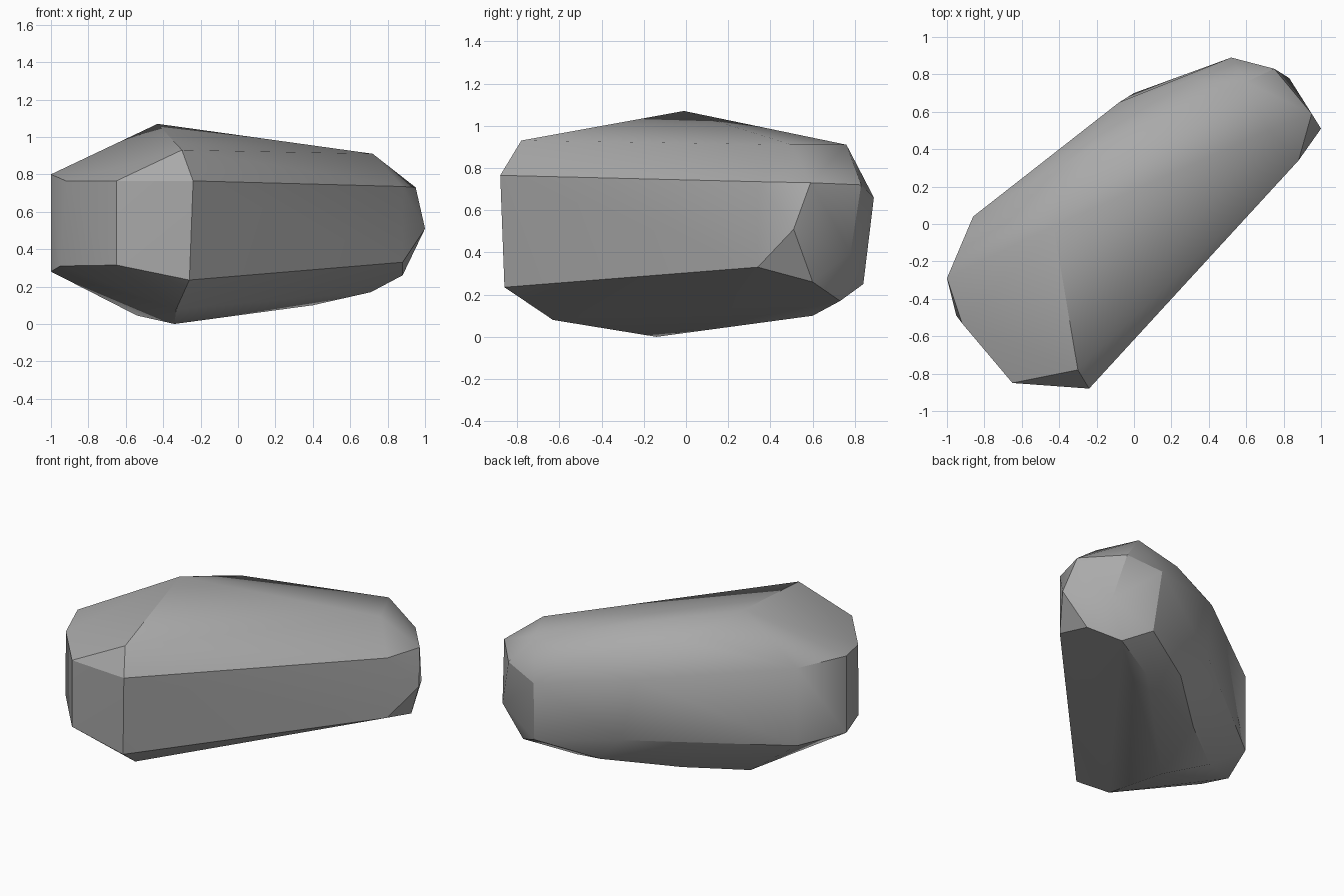
import bpy
import bmesh
import math

# Remove the default cube only
default_cube = bpy.data.objects.get("Cube")
if default_cube:
    bpy.data.objects.remove(default_cube, do_unlink=True)


def make_material(name, grey):
    material = bpy.data.materials.new(name)
    material.use_nodes = True
    colour = (grey, grey, grey, 1)
    material.diffuse_color = colour
    shader = material.node_tree.nodes["Principled BSDF"]
    shader.inputs["Base Color"].default_value = colour
    shader.inputs["Roughness"].default_value = 0.9
    return material


# Upright corners of the flanks: x, y, lower height, upper height
flank_corners = [
    (-1, -.29, .28, .8),
    (-.65, -.85, .315, .765),
    (.88, .34, .33, .735),
    (-.86, .04, .28, .805),
]
# Crest of the boulder
crest = [
    (-.3, -.78, .93), (-.43, -.01, 1.07), (-.35, .3, .98),
    (-.24, .4, .97), (.72, .5, .91), (.6, .76, .91), (.3, .77, .83),
]
# Chipped corners at the wide front end
front_chips = [
    (-.92, -.53, .765), (-.95, -.49, .31),
    (-.24, -.88, .765), (-.26, -.86, .235),
]
# Chipped corners at the narrow rear end
rear_chips = [
    (.95, .59, .73), (1, .51, .51), (.75, .83, .72), (.83, .78, .4),
    (.88, .6, .26), (.52, .89, .66), (.55, .84, .25), (.71, .73, .17),
]
# Broken shoulder along the back flank
back_shoulder = [(-.08, .65, .75), (0, .7, .34), (.18, .66, .15)]
# Underside
underside = [
    (-.34, -.14, 0), (-.33, -.63, .08), (-.54, .08, .045),
    (-.2, .33, .07), (.4, .6, .1),
]


def build_boulder(name, corners, material):
    """Wrap a faceted stone skin around the corner points."""
    bm = bmesh.new()
    for corner in corners:
        bm.verts.new(corner)
    hull = bmesh.ops.convex_hull(bm, input=bm.verts[:])
    spare = set(hull["geom_interior"]) | set(hull["geom_unused"])
    spare_verts = [item for item in spare if isinstance(item, bmesh.types.BMVert)]
    bmesh.ops.delete(bm, geom=spare_verts, context="VERTS")
    # Merge nearly coplanar triangles into broad facets
    bmesh.ops.dissolve_limit(
        bm, angle_limit=math.radians(3), verts=bm.verts[:], edges=bm.edges[:])
    bmesh.ops.recalc_face_normals(bm, faces=bm.faces[:])
    mesh = bpy.data.meshes.new(name)
    bm.to_mesh(mesh)
    bm.free()
    mesh.materials.append(material)
    boulder = bpy.data.objects.new(name, mesh)
    bpy.context.collection.objects.link(boulder)
    return boulder


flanks = [(x, y, z) for x, y, low, high in flank_corners for z in (low, high)]
all_corners = flanks + crest + front_chips + rear_chips + back_shoulder + underside
boulder = build_boulder("boulder", all_corners, make_material("stone grey", .4))

# Soft shading across shallow facets, crisp along the sharp breaks
bpy.ops.object.select_all(action="DESELECT")
boulder.select_set(True)
bpy.context.view_layer.objects.active = boulder
bpy.ops.object.shade_smooth_by_angle(angle=math.radians(30))
